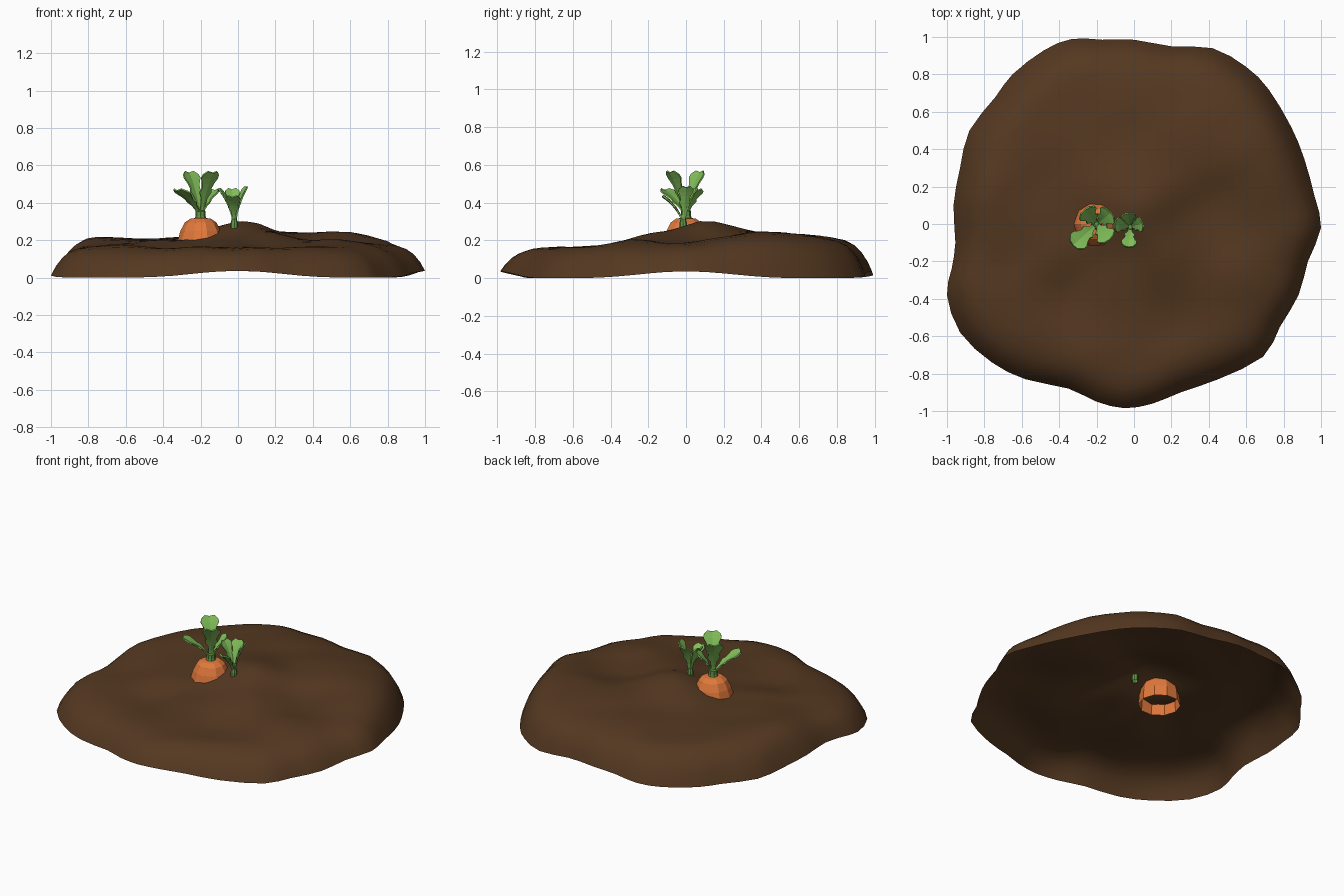
import bpy, bmesh
from math import sin, cos, pi, exp, atan2, radians
from mathutils import Vector

if "Cube" in bpy.data.objects:
    bpy.data.objects.remove(bpy.data.objects["Cube"])


def material(name, color):
    m = bpy.data.materials.new(name)
    m.diffuse_color = (*color, 1)
    m.use_nodes = True
    m.node_tree.nodes["Principled BSDF"].inputs["Base Color"].default_value = m.diffuse_color
    return m


SOIL = material("soil", (0.09, 0.04, 0.015))
ORANGE = material("orange", (0.75, 0.19, 0.045))
LEAF = material("leaf_green", (0.22, 0.52, 0.1))
STEM = material("stem_green", (0.12, 0.32, 0.06))


def make(name, verts, faces, mat, smooth=False):
    me = bpy.data.meshes.new(name)
    me.from_pydata(verts, [], faces)
    bm = bmesh.new()
    bm.from_mesh(me)
    bmesh.ops.recalc_face_normals(bm, faces=bm.faces)
    bm.to_mesh(me)
    bm.free()
    me.materials.append(mat)
    for p in me.polygons:
        p.use_smooth = smooth
    ob = bpy.data.objects.new(name, me)
    bpy.context.collection.objects.link(ob)
    return ob


def lathe(name, profile, center, sides, mat):
    # open-bottomed turned shape; the last ring is capped
    verts = [(center[0] + r * cos(2 * pi * i / sides), center[1] + r * sin(2 * pi * i / sides), z)
             for r, z in profile for i in range(sides)]
    faces = [(k * sides + i, k * sides + (i + 1) % sides,
              (k + 1) * sides + (i + 1) % sides, (k + 1) * sides + i)
             for k in range(len(profile) - 1) for i in range(sides)]
    faces.append(tuple(range((len(profile) - 1) * sides, len(profile) * sides)))
    return make(name, verts, faces, mat)


# Soil mound: irregular outline, rounded shoulder, lumpy top, open underneath
POINTS = [(1, -.02), (.965, .15), (.91, .35), (.84, .52), (.72, .72), (.6, .84), (.42, .94),
          (.2, .95), (0, .985), (-.17, .985), (-.33, .99), (-.48, .93), (-.65, .8), (-.74, .68),
          (-.88, .5), (-.93, .3), (-.965, .1), (-.955, -.1), (-.975, -.24), (-1, -.38),
          (-.93, -.58), (-.76, -.74), (-.58, -.83), (-.35, -.88), (-.2, -.95), (-.05, -.985),
          (.1, -.96), (.25, -.9), (.45, -.83), (.69, -.71), (.78, -.55), (.88, -.38), (.93, -.2)]
OUTLINE = []
for i, p in enumerate(POINTS):
    a, b, c, d = [Vector(POINTS[(i + k) % len(POINTS)]) for k in (-1, 0, 1, 2)]
    OUTLINE += [tuple(b), tuple((9 * (b + c) - a - d) / 16)]

BUMPS = [(0, .1, .105, .17), (.62, .4, .045, .18), (.2, -.22, .045, .13), (-.78, .2, .03, .2),
         (.2, -.52, -.02, .1), (-.35, -.42, -.02, .1), (.2, .45, .03, .2), (.42, .08, -.015, .12),
         (-.45, -.15, .012, .1), (.55, -.3, .02, .12), (-.2, .55, .015, .15), (.1, -.75, .012, .12)]
RINGS = [.08, .16, .24, .32, .4, .48, .56, .64, .72, .79, .85, .9, .94, .975, 1]


def top_height(x, y):
    z = .19 + .035 * y + .006 * sin(10 * x + 3 * y) * cos(9 * y - 2 * x)
    z += .004 * sin(17 * x - 6 * y + 1) * sin(14 * y + 5 * x)
    return z + sum(h * exp(-((x - a) ** 2 + (y - b) ** 2) / (2 * w * w)) for a, b, h, w in BUMPS)


def soil_point(x, y, s):
    rim = .004 + .036 * abs(cos(2 * atan2(y, x))) ** 4
    k = 1 - s ** 14
    return (x * s, y * s, rim * (1 - k) + top_height(x * s, y * s) * k)


n = len(OUTLINE)
verts = [soil_point(x, y, s) for s in RINGS for x, y in OUTLINE]
verts.append((0, 0, top_height(0, 0)))
faces = [(k * n + i, k * n + (i + 1) % n, (k + 1) * n + (i + 1) % n, (k + 1) * n + i)
         for k in range(len(RINGS) - 1) for i in range(n)]
faces += [(len(verts) - 1, i, (i + 1) % n) for i in range(n)]
lowest = min(v[2] for v in verts)
mound = make("soil_mound", [(x, y, z - lowest) for x, y, z in verts], faces, SOIL, True)

# Carrot shoulder poking out of the soil
lathe("carrot_root", [(.127, .13), (.122, .2), (.108, .25), (.085, .295), (.055, .315), (.02, .32)],
      (-.2, 0), 10, ORANGE)

# Leaf: lobed blade along a curve that bends outward, edges folded up
WIDTHS = [(0, .25), (.2, .28), (.34, .4), (.46, .78), (.56, .62), (.68, .8), (.8, 1.1), (.9, 1.05), (1, .6)]


def leaf(name, base, angle, reach, rise, half_width):
    out = Vector((cos(radians(angle)), sin(radians(angle)), 0))
    side = Vector((-out.y, out.x, 0))
    verts = []
    for t, w in WIDTHS:
        c = Vector(base) + out * (.008 + (reach - .008) * t ** 1.3)
        c.z += rise * (1 - (1 - t) ** 1.2)
        fold = (Vector((0, 0, .3)) - out * .5) * w * half_width * .3
        notch = Vector((0, 0, .006)) if t == 1 else Vector()
        verts += [c - side * w * half_width + fold + notch, c, c + side * w * half_width + fold + notch]
    faces = []
    for k in range(len(WIDTHS) - 1):
        a = 3 * k
        faces += [(a, a + 1, a + 4, a + 3), (a + 1, a + 2, a + 5, a + 4)]
    ob = make(name, verts, faces, LEAF)
    mod = ob.modifiers.new("thickness", "SOLIDIFY")
    mod.thickness = .008
    mod.offset = 0


# Carrot greens: neck and four leaves
lathe("carrot_neck", [(.034, .305), (.027, .33), (.027, .355), (.012, .365)], (-.2, 0), 8, STEM)
for i, (a, reach, rise) in enumerate([(222, .17, .13), (-52, .11, .225), (38, .1, .13), (130, .1, .225)]):
    leaf(f"carrot_leaf_{i + 1}", (-.2, 0, .335), a, reach, rise, .05)

# Young sprout: stem and four leaves
lathe("sprout_stem", [(.02, .235), (.02, .29), (.014, .315), (.016, .335), (.008, .34)], (-.02, -.015), 8, STEM)
for i, (a, reach, rise) in enumerate([(265, .11, .12), (100, .075, .16), (170, .085, .16), (15, .07, .17)]):
    leaf(f"sprout_leaf_{i + 1}", (-.02, -.015, .31), a, reach, rise, .037)
